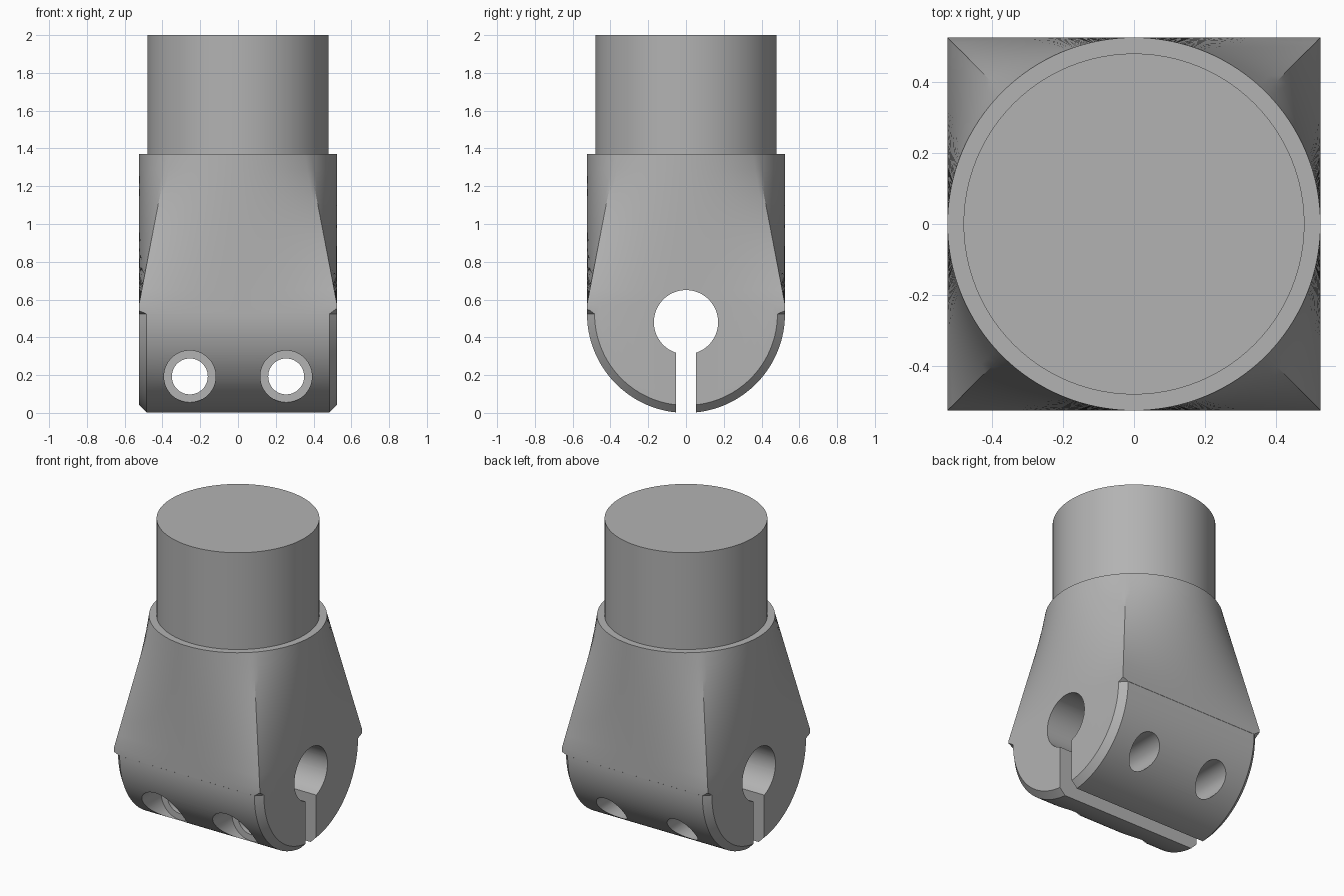
import bpy, bmesh
from math import pi, sin, cos, radians

if "Cube" in bpy.data.objects:
    bpy.data.objects.remove(bpy.data.objects["Cube"])

HALF = 0.525          # half width of the clamp block
SHOULDER = 1.37       # height where the block meets the post

steel = bpy.data.materials.new("grey_steel")
steel.use_nodes = True
grey = (0.45, 0.45, 0.45, 1)
steel.diffuse_color = grey
steel.node_tree.nodes["Principled BSDF"].inputs["Base Color"].default_value = grey


def loft(name, rings):
    """Skin a stack of equal-length closed rings and cap both ends."""
    bm = bmesh.new()
    loops = [[bm.verts.new(p) for p in ring] for ring in rings]
    n = len(loops[0])
    for a, b in zip(loops, loops[1:]):
        for i in range(n):
            j = (i + 1) % n
            bm.faces.new((a[i], a[j], b[j], b[i]))
    bm.faces.new(loops[0][::-1])
    bm.faces.new(loops[-1])
    bmesh.ops.recalc_face_normals(bm, faces=bm.faces)
    mesh = bpy.data.meshes.new(name)
    bm.to_mesh(mesh)
    bm.free()
    obj = bpy.data.objects.new(name, mesh)
    bpy.context.collection.objects.link(obj)
    mesh.materials.append(steel)
    return obj


def cylinder(name, radius, start, end, axis, centre=(0, 0), sides=96):
    """Cylinder along one axis; centre gives the other two coordinates in order."""
    rings = []
    for d in (start, end):
        ring = []
        for i in range(sides):
            t = 2 * pi * i / sides
            p = [centre[0] + radius * cos(t), centre[1] + radius * sin(t)]
            p.insert("xyz".index(axis), d)
            ring.append(p)
        rings.append(ring)
    return loft(name, rings)


def box(name, x, y, z0, z1):
    corners = ((-x, -y), (x, -y), (x, y), (-x, y))
    return loft(name, [[(a, b, z) for a, b in corners] for z in (z0, z1)])


def select_only(obj):
    bpy.ops.object.select_all(action='DESELECT')
    obj.select_set(True)
    bpy.context.view_layer.objects.active = obj


def combine(target, tool, operation):
    tool.hide_render = True
    mod = target.modifiers.new(operation.lower(), 'BOOLEAN')
    mod.operation, mod.object, mod.solver = operation, tool, 'EXACT'
    select_only(target)
    bpy.ops.object.modifier_apply(modifier=mod.name)
    bpy.data.objects.remove(tool)


# Section that morphs from a square (blend 0) to a circle (blend 1)
def section(z, blend, sides=128):
    ring = []
    for i in range(sides):
        t = 2 * pi * i / sides
        quarter = round(t / (pi / 2) - 1e-6)
        local = t - quarter * pi / 2
        u, v = HALF, HALF * local / (pi / 4)
        c, s = cos(quarter * pi / 2), sin(quarter * pi / 2)
        sx, sy = u * c - v * s, u * s + v * c
        ring.append((sx + (HALF * cos(t) - sx) * blend,
                     sy + (HALF * sin(t) - sy) * blend, z))
    return ring


# Block: square below, tapering to round at the shoulder
SQUARE_TOP, STEPS = 0.57, 10
rings = [section(-0.1, 0)]
for k in range(STEPS + 1):
    f = k / STEPS
    rings.append(section(SQUARE_TOP + (SHOULDER - SQUARE_TOP) * f, f))
body = loft("clamp_body", rings)


# Round-bottomed envelope with chamfered ends
def envelope(x, inset):
    r, zc = HALF - 0.001, HALF - 0.001
    pts = [(x, (r - inset) * cos(t), zc + (r - inset) * sin(t))
           for t in (pi + pi * i / 96 for i in range(97))]
    return pts + [(x, 0.6, 0.58), (x, 0.6, 1.6), (x, -0.6, 1.6), (x, -0.6, 0.58)]


rounding = loft("rounding_envelope", [envelope(-0.545, 0.06), envelope(-0.485, 0),
                                      envelope(0.485, 0), envelope(0.545, 0.06)])
combine(body, rounding, 'INTERSECT')

# Cross bore and the clamping slot below it
combine(body, cylinder("bore_cutter", 0.17, -1, 1, 'x', (0, 0.48)), 'DIFFERENCE')
combine(body, box("slot_cutter", 1, 0.054, -0.3, 0.4), 'DIFFERENCE')

# Bolt holes, counterbored on the front only
for x in (-0.255, 0.255):
    combine(body, cylinder("bolt_cutter", 0.095, -1, 1, 'y', (x, 0.193), 64), 'DIFFERENCE')
    combine(body, cylinder("counterbore_cutter", 0.137, -1, -0.23, 'y', (x, 0.193), 64),
            'DIFFERENCE')

# Round post
post = cylinder("post", 0.48, SHOULDER - 0.01, 2, 'z')

for obj in (body, post):
    select_only(obj)
    bpy.ops.object.shade_smooth_by_angle(angle=radians(25))
